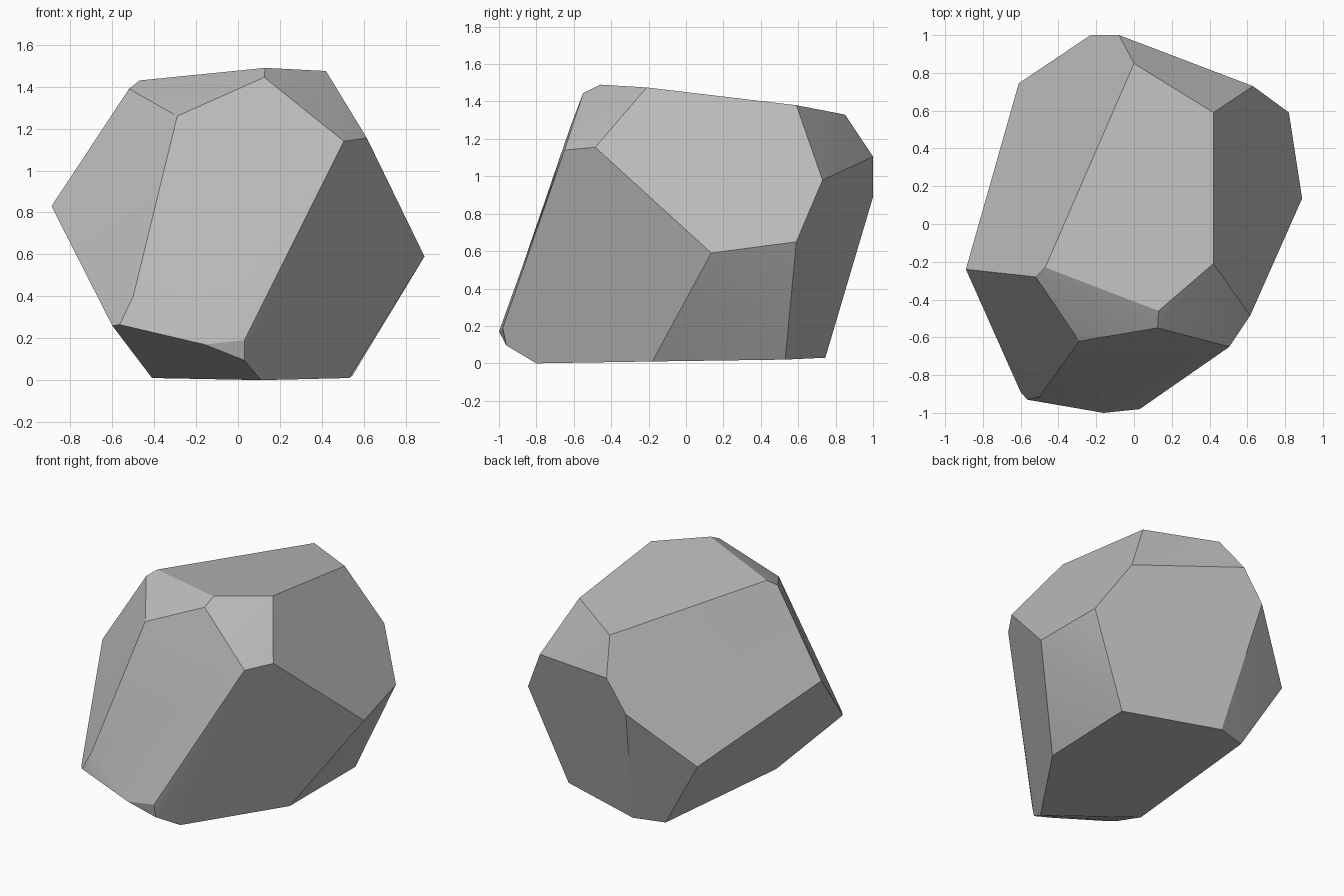
import bpy
import bmesh
from math import radians

# Remove the default cube only
default_cube = bpy.data.objects.get("Cube")
if default_cube:
    bpy.data.objects.remove(default_cube, do_unlink=True)


def make_material(name, color):
    material = bpy.data.materials.new(name)
    material.use_nodes = True
    material.diffuse_color = color
    shader = material.node_tree.nodes["Principled BSDF"]
    shader.inputs["Base Color"].default_value = color
    return material


# Corners of the chiselled stone, grouped by region
crown = [(0, .85, 1.33), (.42, .59, 1.38), (.42, -.21, 1.475),
         (.13, -.46, 1.49), (-.47, -.23, 1.43)]
front_shoulder = [(.125, -.55, 1.445), (-.29, -.62, 1.26), (-.52, -.28, 1.39),
                  (.505, -.65, 1.14), (.615, -.485, 1.155)]
back_shoulder = [(-.08, 1, 1.105), (-.23, 1, .89), (.63, .73, .98)]
waist = [(.82, .59, .65), (.89, .135, .59), (-.89, -.24, .83), (-.61, .745, .523)]
front_toe = [(.03, -.98, .19), (-.16, -1, .17), (.03, -.96, .095),
             (-.6, -.89, .26), (-.565, -.93, .265), (-.5, -.915, .4)]
underside = [(.11, -.8, 0), (.53, -.18, .01), (.545, .53, .02),
             (-.107, .745, .03), (-.32, .684, .03), (-.41, -.42, .01)]


def make_stone(name, regions, material):
    """Wrap the corners in a convex skin and merge almost level facets."""
    bm = bmesh.new()
    for region in regions:
        for corner in region:
            bm.verts.new(corner)
    hull = bmesh.ops.convex_hull(bm, input=bm.verts[:])
    unused = {v for v in hull["geom_interior"] + hull["geom_unused"]
              if isinstance(v, bmesh.types.BMVert)}
    bmesh.ops.delete(bm, geom=list(unused), context="VERTS")
    bmesh.ops.dissolve_limit(bm, angle_limit=radians(2),
                             verts=bm.verts[:], edges=bm.edges[:])
    bmesh.ops.recalc_face_normals(bm, faces=bm.faces[:])

    mesh = bpy.data.meshes.new(name)
    bm.to_mesh(mesh)
    bm.free()
    mesh.materials.append(material)
    stone = bpy.data.objects.new(name, mesh)
    bpy.context.collection.objects.link(stone)
    return stone


grey = make_material("stone grey", (.5, .5, .5, 1))
stone = make_stone("faceted_rock",
                   [crown, front_shoulder, back_shoulder, waist, front_toe, underside],
                   grey)

# Soften only the shallow creases so the main facets stay crisp
bpy.ops.object.select_all(action="DESELECT")
stone.select_set(True)
bpy.context.view_layer.objects.active = stone
bpy.ops.object.shade_smooth_by_angle(angle=radians(14))
